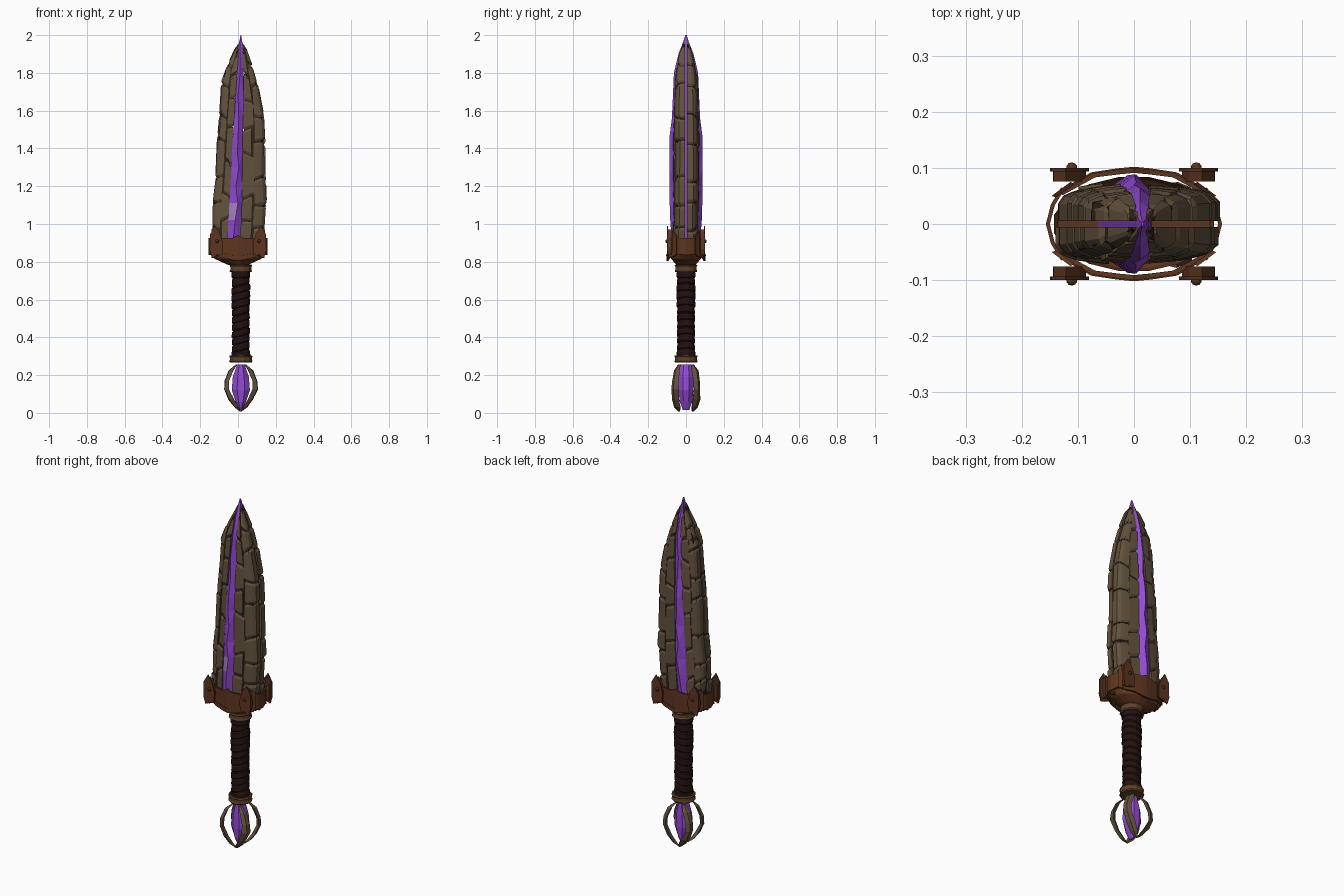
import bpy, bmesh, math, random
from mathutils import Vector

random.seed(7)
if "Cube" in bpy.data.objects:
    bpy.data.objects.remove(bpy.data.objects["Cube"])


def material(name, rgb):
    m = bpy.data.materials.new(name)
    m.use_nodes = True
    m.diffuse_color = (*rgb, 1)
    m.node_tree.nodes["Principled BSDF"].inputs["Base Color"].default_value = (*rgb, 1)
    return m


STONE = material("brown stone", (0.125, 0.085, 0.048))
CRACK = material("dark crack", (0.03, 0.02, 0.011))
CRYSTAL = material("purple crystal", (0.30, 0.07, 0.66))
LILAC = material("pale crystal", (0.38, 0.22, 0.55))
COPPER = material("rust brown metal", (0.11, 0.036, 0.014))
COLLAR = material("bronze brown", (0.12, 0.055, 0.024))
LEATHER = material("dark leather", (0.018, 0.006, 0.006))


def loft(bm, rings, closed=True, cap=True):
    """Skin a list of equal-length point rings; returns the side faces."""
    vs = [[bm.verts.new(p) for p in r] for r in rings]
    n, sides = len(vs[0]), []
    for a, b in zip(vs, vs[1:]):
        for i in range(n if closed else n - 1):
            j = (i + 1) % n
            sides.append(bm.faces.new((a[i], a[j], b[j], b[i])))
    if cap:
        bm.faces.new(vs[0][::-1])
        bm.faces.new(vs[-1])
    return sides


def finish(name, bm, *mats):
    bmesh.ops.recalc_face_normals(bm, faces=bm.faces)
    me = bpy.data.meshes.new(name)
    bm.to_mesh(me)
    bm.free()
    for m in mats:
        me.materials.append(m)
    ob = bpy.data.objects.new(name, me)
    bpy.context.collection.objects.link(ob)
    return ob


def curve(*pts):
    """Piecewise linear function through (z, value) points."""
    def f(z):
        if z <= pts[0][0]:
            return pts[0][1]
        for (a, va), (b, vb) in zip(pts, pts[1:]):
            if z <= b:
                return va + (vb - va) * (z - a) / (b - a)
        return pts[-1][1]
    return f


def circle(rx, ry, z, n, tilt=0.0, x=0.0):
    return [(x + rx * math.cos(t), ry * math.sin(t), z + tilt * math.cos(t))
            for t in (2 * math.pi * (i + .5) / n for i in range(n))]


# Blade outline, crystal seam and half thickness along the height
outer = {
    "right": curve((.82, -.12), (.92, -.14), (1.1, -.137), (1.22, -.122), (1.5, -.11),
                   (1.62, -.098), (1.78, -.09), (1.9, -.028), (1.98, .008)),
    "left": curve((.82, .12), (.92, .14), (1.1, .152), (1.3, .143), (1.5, .143),
                  (1.65, .128), (1.8, .088), (1.9, .055), (1.98, .022)),
}
seam = {
    "right": curve((.85, -.06), (1.1, -.045), (1.3, -.034), (1.5, -.022), (1.7, -.01),
                   (1.9, .004), (1.98, .011)),
    "left": curve((.85, .005), (1.1, .02), (1.5, .024), (1.7, .03), (1.9, .024), (1.98, .019)),
}
thick = curve((.9, .07), (1.5, .068), (1.8, .059), (1.9, .038), (1.98, .012))
bulge = curve((0, 1), (.5, .93), (.85, .8), (1, .55))
GAP = .005


def blade_ring(side, sy, us, shrink, zfun, grow=0.0):
    """Cross-section of one blade quarter between the seam (u=0) and the edge (u=1)."""
    front, back = [], []
    for k, u in enumerate(us):
        z = zfun(u)
        a, b = seam[side](z), outer[side](z)
        w = abs(b - a)
        pull = min(shrink, w * .2) * (-1 if k == len(us) - 1 else 1 if k == 0 else 0)
        x = a + (b - a) * u + math.copysign(1, b - a) * (pull + grow * u)
        y = max(thick(z) * bulge(u) - shrink + grow, GAP + .002)
        front.append((x, sy * y, z))
        back.append((x, sy * GAP, z))
    return front + back[::-1]


# Blade stones: two staggered columns of chipped blocks per quarter
rows = {
    0: [.82, 1.03, 1.17, 1.36, 1.5, 1.66, 1.79, 1.9, 1.975],
    1: [.82, .97, 1.1, 1.24, 1.43, 1.57, 1.73, 1.84, 1.94],
}
for side in ("left", "right"):
    for sy, face in ((-1, "front"), (1, "back")):
        bm = bmesh.new()
        split = [random.uniform(.4, .6) for _ in range(9)]
        for col, zs in rows.items():
            cuts = [z + random.uniform(-.02, .02) * (0 < i < 8) for i, z in enumerate(zs)]
            tilts = [random.uniform(-.05, .05) * (0 < i < 8) for i in range(9)]
            for i in range(8):
                f = .5 if i > 6 else split[i]
                us = (0, f * .5, f) if col == 0 else (.5, .72, .87, 1)
                grow = random.uniform(-.004, .004)
                levels = ((0, .003, .007), (0, .015, .001), (1, -.015, .001), (1, -.003, .007))
                rings = []
                for end, dz, shrink in levels:
                    c, t = cuts[i + end], tilts[i + end]
                    rings.append(blade_ring(side, sy, us, shrink,
                                            lambda u: c + dz + t * (u - .5), grow))
                loft(bm, rings)
        finish(f"blade_stones_{face}_{side}", bm, STONE)

        # Dark backing seen in the cracks
        bm = bmesh.new()
        loft(bm, [blade_ring(side, sy, (0, .5, .85, 1), .009, lambda u: z)
                  for z in (.83, .92, 1.1, 1.3, 1.5, 1.65, 1.79, 1.89, 1.95)])
        finish(f"blade_backing_{face}_{side}", bm, CRACK)

# Crystal core with a jagged ridge on the front and the back
ridge = curve((.84, .07), (.95, .078), (1.05, .086), (1.45, .089), (1.55, .075),
              (1.8, .064), (1.9, .04), (1.99, .004))
bm = bmesh.new()
rings = []
for z in (.84, .93, 1.02, 1.11, 1.2, 1.3, 1.38, 1.46, 1.56, 1.68, 1.8, 1.9, 1.96, 2.0):
    a, b = seam["right"](z) - .003, seam["left"](z) + .003
    if z > 1.99:
        a, b = .013, .017
    m = a + (b - a) * random.uniform(.3, .7)
    r = ridge(z)
    s = max(r * .72, .002)
    rings.append([(a, -s, z), (m, -r, z), (b, -s, z), (b, s, z), (m, r, z), (a, s, z)])
for f in loft(bm, rings):
    c = f.calc_center_median()
    f.material_index = int(abs(c.y) > .03 and c.z < 1.6 and random.random() < .16)
bmesh.ops.triangulate(bm, faces=bm.faces)
finish("blade_crystal", bm, CRYSTAL, LILAC)


def wall(bm, path, t):
    """Upright band; path holds (x, y, bottom, top), thickened towards the axis."""
    rings = []
    for x, y, z0, z1 in path:
        d = Vector((x, y)).normalized() * t
        rings.append([(x, y, z0), (x, y, z1), (x - d.x, y - d.y, z1), (x - d.x, y - d.y, z0)])
    loft(bm, rings)


# Guard bands: bowed front and back panels, curved ends
for sy, face in ((-1, "front"), (1, "back")):
    bm = bmesh.new()
    half = [(.135, .055, .835, .92), (.075, .09, .825, .925), (.03, .097, .815, .925)]
    path = [(-x, y, a, b) for x, y, a, b in half] + [(0, .1, .81, .94)]
    path += half[::-1]
    wall(bm, [(x, sy * y, a, b) for x, y, a, b in path], .009)
    # raised lower rim
    wall(bm, [(x * 1.02, sy * (y + .002), a - .005, a + .02) for x, y, a, b in path], .01)
    finish(f"guard_band_{face}", bm, COPPER)
for sx, name in ((1, "left"), (-1, "right")):
    bm = bmesh.new()
    wall(bm, [(sx * x, y, .835 + .1 * abs(y), .925) for x, y in
              ((.13, -.065), (.148, -.035), (.157, 0), (.148, .035), (.13, .065))], .007)
    finish(f"guard_end_{name}", bm, COPPER)

# Guard underside narrowing to the grip
bm = bmesh.new()
loft(bm, [circle(.145, .085, .84, 16), circle(.125, .08, .815, 16), circle(.05, .05, .782, 16),
          circle(.035, .035, .79, 16), circle(.11, .068, .825, 16)], cap=False)
finish("guard_underside", bm, COPPER)
bm = bmesh.new()
bmesh.ops.create_cube(bm, size=1)
for v in bm.verts:
    v.co = Vector((v.co.x * .28, v.co.y * .012, .825 + v.co.z * .012))
finish("guard_cross_strap", bm, COPPER)


def plate(bm, outline, y0, y1):
    loft(bm, [[(x, y0, z) for x, z in outline], [(x, y1, z) for x, z in outline]])


# Pointed corner plates with backing block, slanted cheek and stud
shield = [(.082, .84), (.138, .82), (.15, .86), (.148, .945), (.122, .99), (.095, .95), (.08, .9)]
inner = [(.115 + (x - .115) * .85, .9 + (z - .9) * .8) for x, z in shield]
for sx, side in ((1, "left"), (-1, "right")):
    for sy, face in ((-1, "front"), (1, "back")):
        bm = bmesh.new()
        plate(bm, [(sx * x, z) for x, z in shield], sy * .094, sy * .1)
        plate(bm, [(sx * x, z) for x, z in inner], sy * .076, sy * .094)
        wall(bm, [(sx * .147, sy * .05, .835, .94), (sx * .113, sy * .075, .835, .965)], .008)
        finish(f"guard_plate_{face}_{side}", bm, COPPER)
        bm = bmesh.new()
        for z, r in ((.908, .01), (.835, .006)):
            geo = bmesh.ops.create_icosphere(bm, subdivisions=2, radius=r)
            bmesh.ops.translate(bm, verts=geo["verts"], vec=(sx * .111, sy * .1, z))
        finish(f"guard_studs_{face}_{side}", bm, COPPER)

# Grip: overlapping slanted leather wraps
bm = bmesh.new()
rings, z = [], .29
for i in range(12):
    tilt = .012 if 0 < i < 11 else 0
    r = .05 + random.uniform(-.002, .003)
    rings += [circle(r - .005, r - .005, z, 12, tilt, .015), circle(r, r, z + .006, 12, tilt, .015),
              circle(r - .001, r - .001, z + .033, 12, tilt, .015)]
    z += .0385
loft(bm, rings)
finish("grip", bm, LEATHER)

# Collars at both ends of the grip
for name, z0, z1, r in (("upper_collar", .745, .785, .058), ("lower_collar", .268, .305, .06)):
    bm = bmesh.new()
    loft(bm, [circle(q, q, z, 12, 0, .015) for q, z in
              ((r, z0), (r + .004, z0 + .006), (r, z0 + .012), (r, z1 - .012),
               (r + .004, z1 - .006), (r, z1))])
    finish(name, bm, COLLAR)

# Pommel crystal
bm = bmesh.new()
loft(bm, [circle(a, b, z, 8, 0, .015) for a, b, z in
          ((.006, .018, .015), (.03, .036, .06), (.052, .043, .12), (.046, .042, .19),
           (.022, .034, .255))])
finish("pommel_crystal", bm, CRYSTAL)

# Four stone claws curling under the pommel, each of chunky segments
spine = [(.024, .036, .255), (.052, .048, .225), (.074, .056, .17), (.076, .058, .125),
         (.05, .055, .07), (.022, .046, .03), (.002, .036, .008)]
widths = [.008, .02, .019, .022, .023, .019, .006]
for sx, side in ((1, "left"), (-1, "right")):
    for sy, face in ((-1, "front"), (1, "back")):
        bm = bmesh.new()
        rings = []
        for (x, y, z), w in zip(spine, widths):
            w *= random.uniform(.9, 1.15)
            o = Vector((.015 + sx * x, sy * y, z))
            out = Vector((sx * .8, sy * .6, 0))
            across = Vector((sx * .6, sy * -.8, 0))
            rings.append([o + out * w * .6, o + across * w, o - out * w * .5, o - across * w])
        loft(bm, rings)
        finish(f"pommel_claw_{face}_{side}", bm, STONE)
